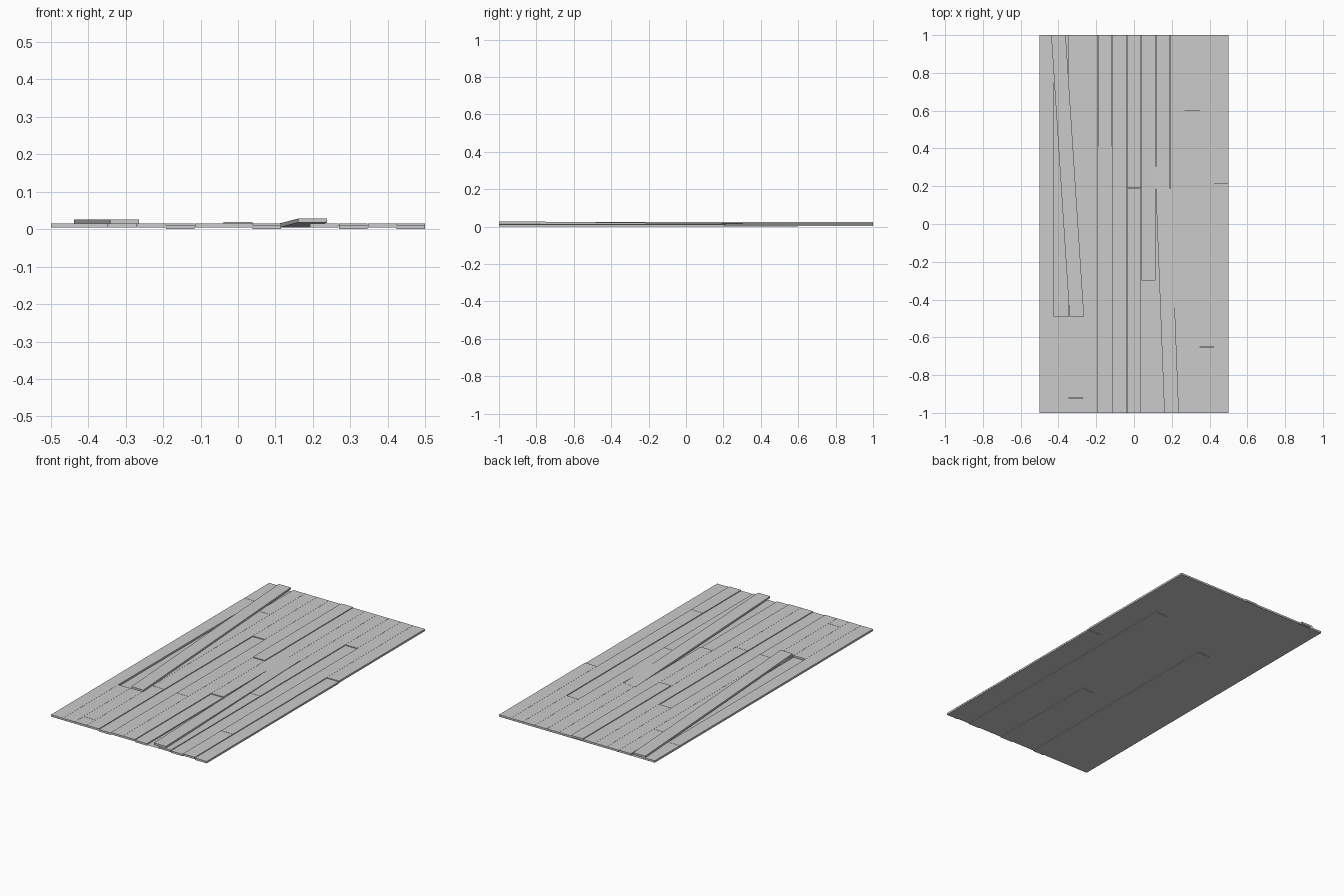
import bpy, bmesh
from mathutils import Vector

if "Cube" in bpy.data.objects:
    bpy.data.objects.remove(bpy.data.objects["Cube"])

COLS = 13
W = 1.0 / COLS
T = 0.011      # board thickness
BASE = 0.004   # normal underside height
GAP = 0.0008


def board(name, a, b, width=W):
    """Board between end points a and b (centre of underside), width along x."""
    a, b = Vector(a), Vector(b)
    bm = bmesh.new()
    bmesh.ops.create_cube(bm, size=1)
    for v in bm.verts:
        p = a.lerp(b, v.co.y + 0.5)
        v.co = p + Vector((v.co.x * width, 0, (v.co.z + 0.5) * T))
    me = bpy.data.meshes.new(name)
    bm.to_mesh(me)
    bm.free()
    ob = bpy.data.objects.new(name, me)
    bpy.context.collection.objects.link(ob)
    return ob


# Joint positions along each column of floorboards
joints = [[0.77], [-0.49], [-0.92, 0.68], [-0.40], [0.41], [-0.40], [0.19],
          [-0.30], [0.30], [-0.18], [0.60], [-0.65], [0.21]]
# (column, segment) exceptions: missing, sunken and raised boards
missing = {(1, 1), (8, 0)}
offset = {(4, 0): -0.004, (7, 0): -0.004, (10, 0): -0.004, (12, 0): -0.004,
          (6, 1): 0.004}

# Laid floorboards
for c, js in enumerate(joints):
    x = -0.5 + (c + 0.5) * W
    ys = [-1.0] + js + [1.0]
    for s, (y0, y1) in enumerate(zip(ys, ys[1:])):
        if (c, s) in missing:
            continue
        z = BASE + offset.get((c, s), 0.0)
        g0 = GAP if s else 0
        g1 = GAP if s < len(js) else 0
        board(f"floorboard_{c}_{s}", (x, y0 + g0, z), (x, y1 - g1, z), W - GAP)

# Loose boards lying askew: one flat on the floor, one rising from its slot
board("loose_board_left", (-0.303, -0.49, 0.0145), (-0.400, 1.0, 0.0145))
board("loose_board_right", (0.199, -1.0, 0.0175), (0.149, 0.305, 0.0045))

# Thin backing seen in the open slots and from below
bpy.ops.mesh.primitive_plane_add(size=1, location=(0, 0, 0.0038))
backing = bpy.context.object
backing.name = "backing_sheet"
backing.scale = (1, 2, 1)
